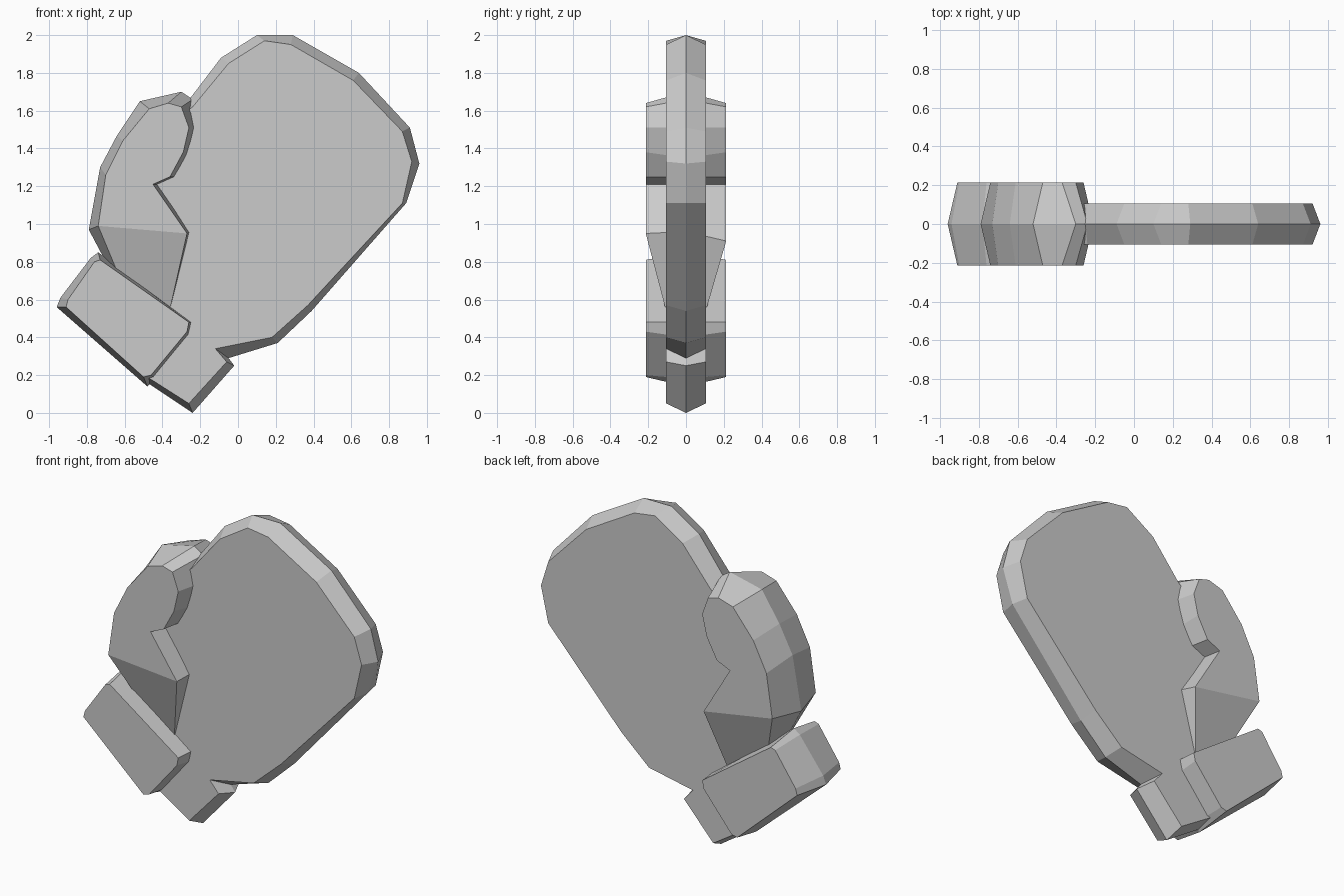
import bpy, bmesh

if "Cube" in bpy.data.objects:
    bpy.data.objects.remove(bpy.data.objects["Cube"])


def slab(name, rim, face, half, low=None, low_half=0.0, back_low=None):
    """Flat slab: rim outline at y=0, smaller face outline at y=+-half.
    low = index of two neighbouring face points pulled in to low_half (a tapered end)."""
    bm = bmesh.new()
    n = len(rim)
    mid = [bm.verts.new((x, 0, z)) for x, z in rim]
    for side in (-1, 1):
        ring = []
        for i, (x, z) in enumerate(face):
            y = low_half if low is not None and i in (low, low + 1) else half
            if side == 1 and back_low and i == back_low[0]:
                z = back_low[1]
            ring.append(bm.verts.new((x, side * y, z)))
        for i in range(n):
            j = (i + 1) % n
            bm.faces.new((mid[i], mid[j], ring[j], ring[i]))
        if low is None:
            bm.faces.new(ring)
        else:
            bm.faces.new(ring[:low] + ring[low + 2:])
            bm.faces.new(ring[low - 1:low + 3])
    bmesh.ops.recalc_face_normals(bm, faces=bm.faces)
    me = bpy.data.meshes.new(name)
    bm.to_mesh(me)
    bm.free()
    ob = bpy.data.objects.new(name, me)
    bpy.context.collection.objects.link(ob)
    return ob


# hidden left edge of the palm, buried in thumb and cuff
buried = [(-.58, .42), (-.52, .9), (-.52, 1.2), (-.4, 1.5)]

# broad mitten body with wrist stub
slab("palm",
     [(.10, 2.0), (.29, 2.0), (.64, 1.80), (.91, 1.51), (.96, 1.32), (.89, 1.11),
      (.39, .54), (.21, .37), (-.05, .29), (-.02, .25), (-.24, 0), (-.48, .16)]
     + buried + [(-.25, 1.67), (-.09, 1.88)],
     [(.14, 1.97), (.28, 1.95), (.61, 1.76), (.87, 1.49), (.92, 1.33), (.87, 1.11),
      (.37, .57), (.18, .40), (-.12, .34), (-.06, .27), (-.26, .05), (-.48, .19)]
     + buried + [(-.24, 1.62), (-.05, 1.85)],
     .105)

# thick thumb, tapering down into the cuff
slab("thumb",
     [(-.52, 1.65), (-.30, 1.70), (-.24, 1.66), (-.21, 1.51), (-.26, 1.35), (-.32, 1.25),
      (-.41, 1.21), (-.25, .96), (-.35, .55), (-.70, .80), (-.79, .97), (-.73, 1.30),
      (-.64, 1.47)],
     [(-.47, 1.61), (-.37, 1.64), (-.30, 1.62), (-.26, 1.51), (-.29, 1.38), (-.36, 1.25),
      (-.45, 1.21), (-.27, .95), (-.36, .55), (-.64, .75), (-.74, .99), (-.70, 1.26),
      (-.61, 1.44)],
     .213, low=8, low_half=.108, back_low=(7, .91))

# slanted cuff block
slab("cuff",
     [(-.74, .85), (-.24, .48), (-.26, .40), (-.44, .18), (-.48, .14), (-.96, .56),
      (-.94, .61), (-.78, .82)],
     [(-.73, .81), (-.26, .48), (-.27, .43), (-.46, .20), (-.50, .19), (-.91, .56),
      (-.90, .60), (-.76, .80)],
     .213)
